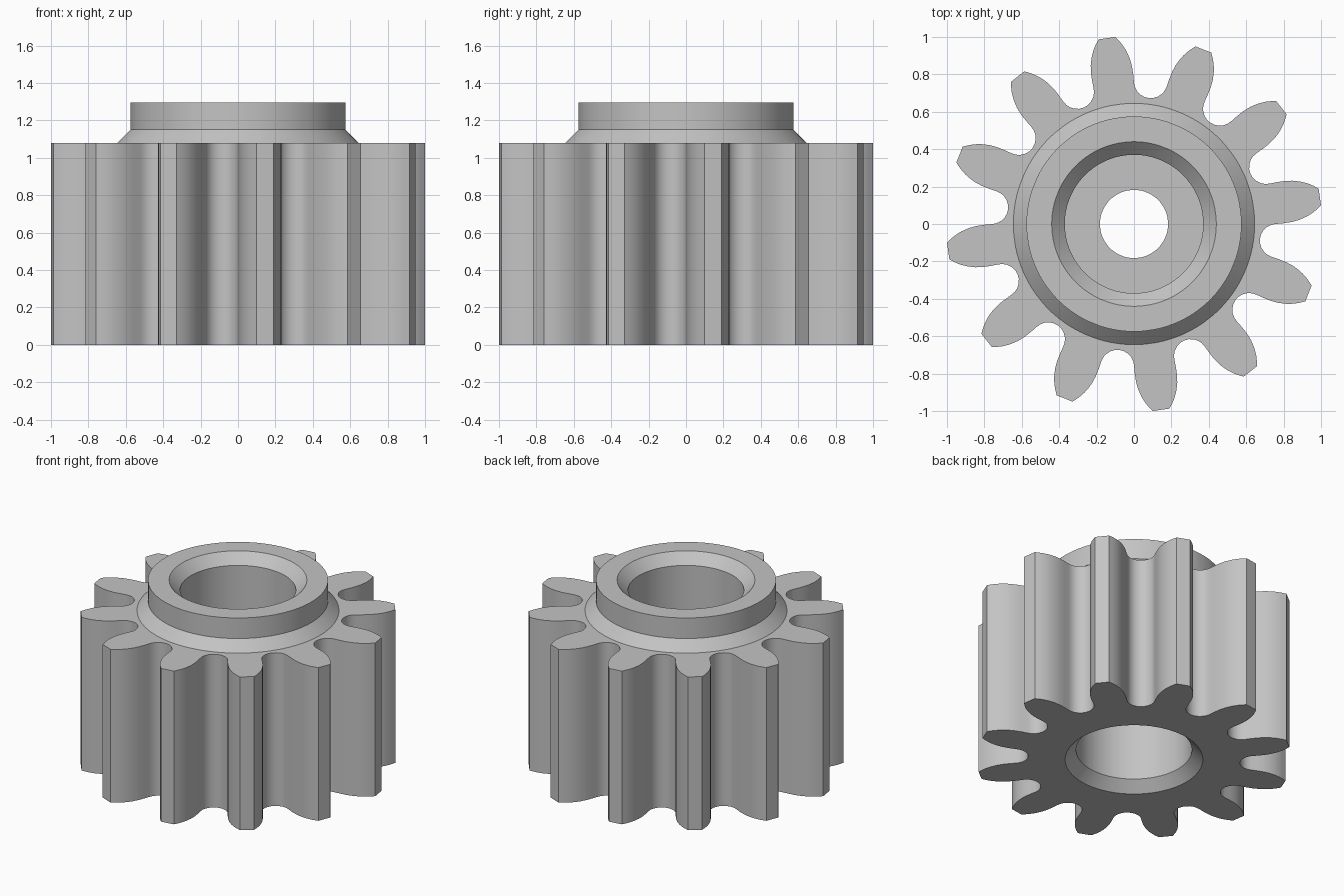
import bpy, bmesh
from math import radians, degrees, sin, cos, atan2, hypot

if "Cube" in bpy.data.objects:
    bpy.data.objects.remove(bpy.data.objects["Cube"])

TEETH = 12
PITCH = 360 / TEETH
START = 8.3            # direction of the first tooth, degrees

# Half of one tooth: (radius, angle from the tooth centre), tip to root
half = [(1.005, 2.6), (0.98, 3.75), (0.96, 4.6), (0.94, 5.3), (0.92, 5.95),
        (0.88, 6.95), (0.84, 7.6), (0.80, 8.0)]

# Rounded root fillet, ending at the middle of the gap
for t in range(10, 91, 16):
    w, a = 0.09 * cos(radians(t)), 0.768 - 0.09 * sin(radians(t))
    half.append((hypot(w, a), PITCH / 2 - degrees(atan2(w, a))))

# Mirror the half tooth and repeat it around the gear
tooth = [(r, -a) for r, a in reversed(half)] + half
outline = [(r, radians(START + i * PITCH + a))
           for i in range(TEETH) for r, a in tooth[1:]]

# Closed cross-section: (radius, height); None means the toothed outline
section = [(None, 0), (None, 1.08),                       # toothed body
           (0.645, 1.08), (0.575, 1.15),                  # sloped shoulder
           (0.575, 1.295), (0.44, 1.295),                 # collar
           (0.37, 1.225), (0.37, 0.76),                   # upper bore
           (0.182, 0.76), (0.182, 0.54),                  # web with shaft hole
           (0.37, 0.54), (0.37, 0.07), (0.44, 0)]         # lower bore

bm = bmesh.new()
rings = []
for radius, z in section:
    rings.append([bm.verts.new(((radius or r) * cos(a), (radius or r) * sin(a), z))
                  for r, a in outline])

# Loft each ring to the next, closing the section
n = len(outline)
for k, low in enumerate(rings):
    high = rings[(k + 1) % len(rings)]
    for i in range(n):
        j = (i + 1) % n
        bm.faces.new((low[i], low[j], high[j], high[i]))
bmesh.ops.recalc_face_normals(bm, faces=bm.faces)

mesh = bpy.data.meshes.new("pinion_gear")
bm.to_mesh(mesh)
bm.free()
gear = bpy.data.objects.new("pinion_gear", mesh)
bpy.context.collection.objects.link(gear)

# Plain grey metal
steel = bpy.data.materials.new("grey_steel")
steel.diffuse_color = (0.55, 0.55, 0.55, 1)
steel.use_nodes = True
steel.node_tree.nodes["Principled BSDF"].inputs["Base Color"].default_value = steel.diffuse_color
mesh.materials.append(steel)

# Smooth flanks and bores, crisp corners
bpy.context.view_layer.objects.active = gear
gear.select_set(True)
bpy.ops.object.shade_smooth_by_angle(angle=radians(30))
